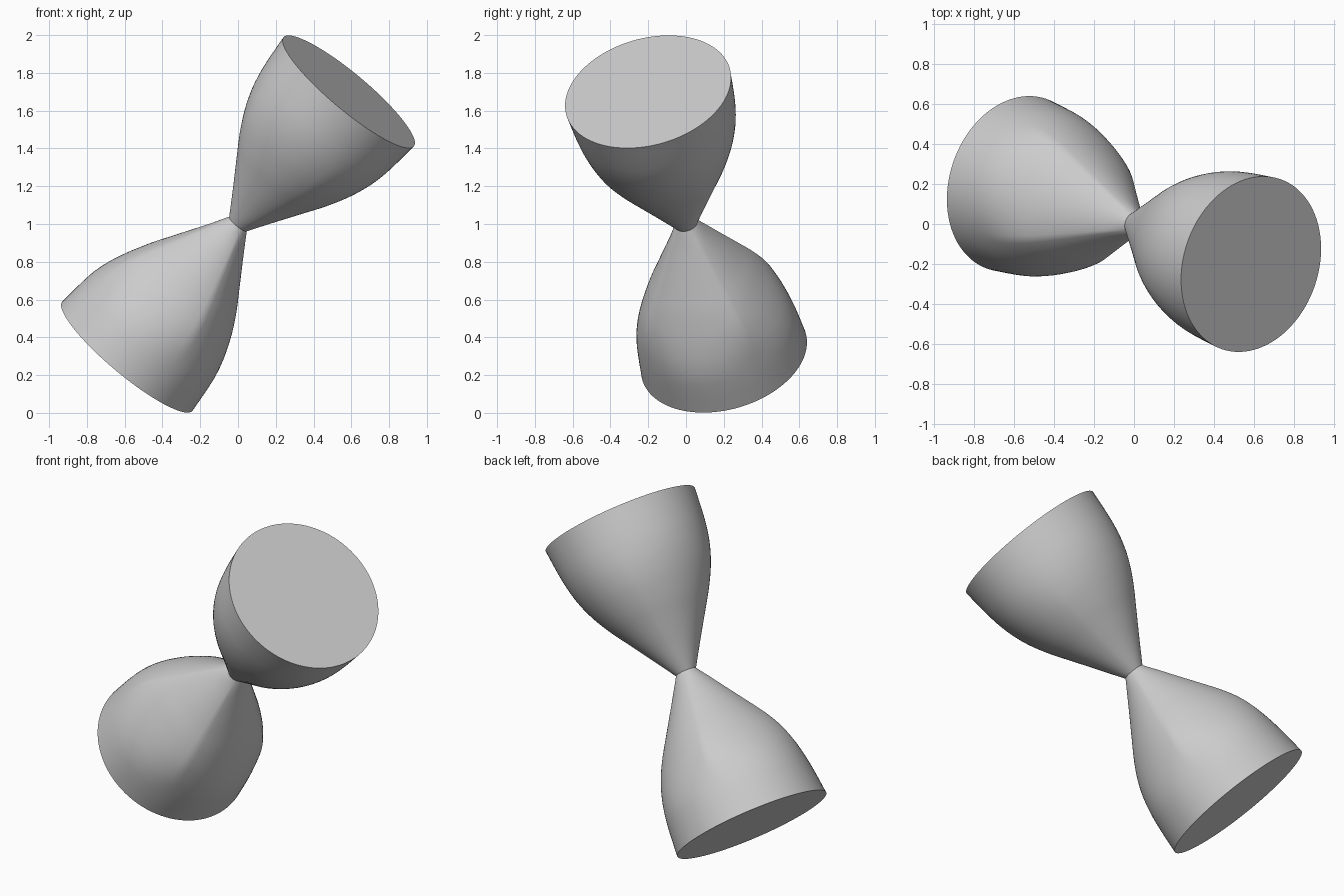
import bpy, bmesh, math
from mathutils import Vector

cube = bpy.data.objects.get("Cube")
if cube:
    bpy.data.objects.remove(cube, do_unlink=True)

# Material
grey = bpy.data.materials.new("light_grey")
grey.use_nodes = True
colour = (0.6, 0.6, 0.6, 1)
grey.diffuse_color = colour
grey.node_tree.nodes["Principled BSDF"].inputs["Base Color"].default_value = colour

WAIST = Vector((0, 0, 1))
LENGTH = 0.935
SEGMENTS = 96
RINGS = 40
AXIS = Vector((0.627, -0.215, 0.749)).normalized()
# Direction of one soft corner, made square to the axis
corner = Vector((-0.107, 0.336, 0.19))
SIDE = (corner - AXIS * corner.dot(AXIS)).normalized()
OTHER = AXIS.cross(SIDE)

# Distance along the axis (0 to 1) and radius
PROFILE = [(0, .06), (.15, .147), (.3, .236), (.42, .306), (.54, .364),
           (.65, .402), (.75, .424), (.85, .437), (1, .45)]


def radius_at(t):
    """Smooth curve through the profile points."""
    last = len(PROFILE) - 1
    i = max(k for k in range(last) if PROFILE[k][0] <= t)
    (t0, r0), (t1, r1) = PROFILE[i], PROFILE[i + 1]

    def slope(k):
        a, b = PROFILE[max(k - 1, 0)], PROFILE[min(k + 1, last)]
        return (b[1] - a[1]) / (b[0] - a[0])

    w, u = t1 - t0, (t - t0) / (t1 - t0)
    return ((1 + 2 * u) * (1 - u) ** 2 * r0 + u * (1 - u) ** 2 * w * slope(i)
            + u * u * (3 - 2 * u) * r1 + u * u * (u - 1) * w * slope(i + 1))


def flare(name, sign, flatness):
    """Flared half with four soft corners that fade into a round rim."""
    bm = bmesh.new()
    rings = []
    for j in range(RINGS + 1):
        t = j / RINGS
        f = min(max((t - .45) / .35, 0), 1)
        d = flatness * (1 - f * f * (3 - 2 * f)) * min(1, t / .08)
        ring = []
        for k in range(SEGMENTS):
            a = math.tau * k / SEGMENTS
            r = radius_at(t) * (1 + d * (.5 - abs(math.sin(2 * a))))
            p = AXIS * (LENGTH * t) + (SIDE * math.cos(a) + OTHER * math.sin(a)) * r
            ring.append(bm.verts.new(WAIST + p * sign))
        rings.append(ring)
    for low, high in zip(rings, rings[1:]):
        for k in range(SEGMENTS):
            n = (k + 1) % SEGMENTS
            bm.faces.new((low[k], low[n], high[n], high[k]))
    bm.faces.new(rings[-1])
    bmesh.ops.recalc_face_normals(bm, faces=bm.faces)
    # The end disc must face away from the waist
    cap = max(bm.faces, key=lambda f: len(f.verts))
    cap.normal_update()
    if cap.normal.dot(AXIS * sign) < 0:
        bmesh.ops.reverse_faces(bm, faces=bm.faces)
    mesh = bpy.data.meshes.new(name)
    bm.to_mesh(mesh)
    bm.free()
    mesh.materials.append(grey)
    ob = bpy.data.objects.new(name, mesh)
    bpy.context.collection.objects.link(ob)
    bpy.ops.object.select_all(action='DESELECT')
    ob.select_set(True)
    bpy.context.view_layer.objects.active = ob
    bpy.ops.object.shade_smooth_by_angle(angle=math.radians(35))


flare("upper_flare", 1, .025)
flare("lower_flare", -1, .09)
